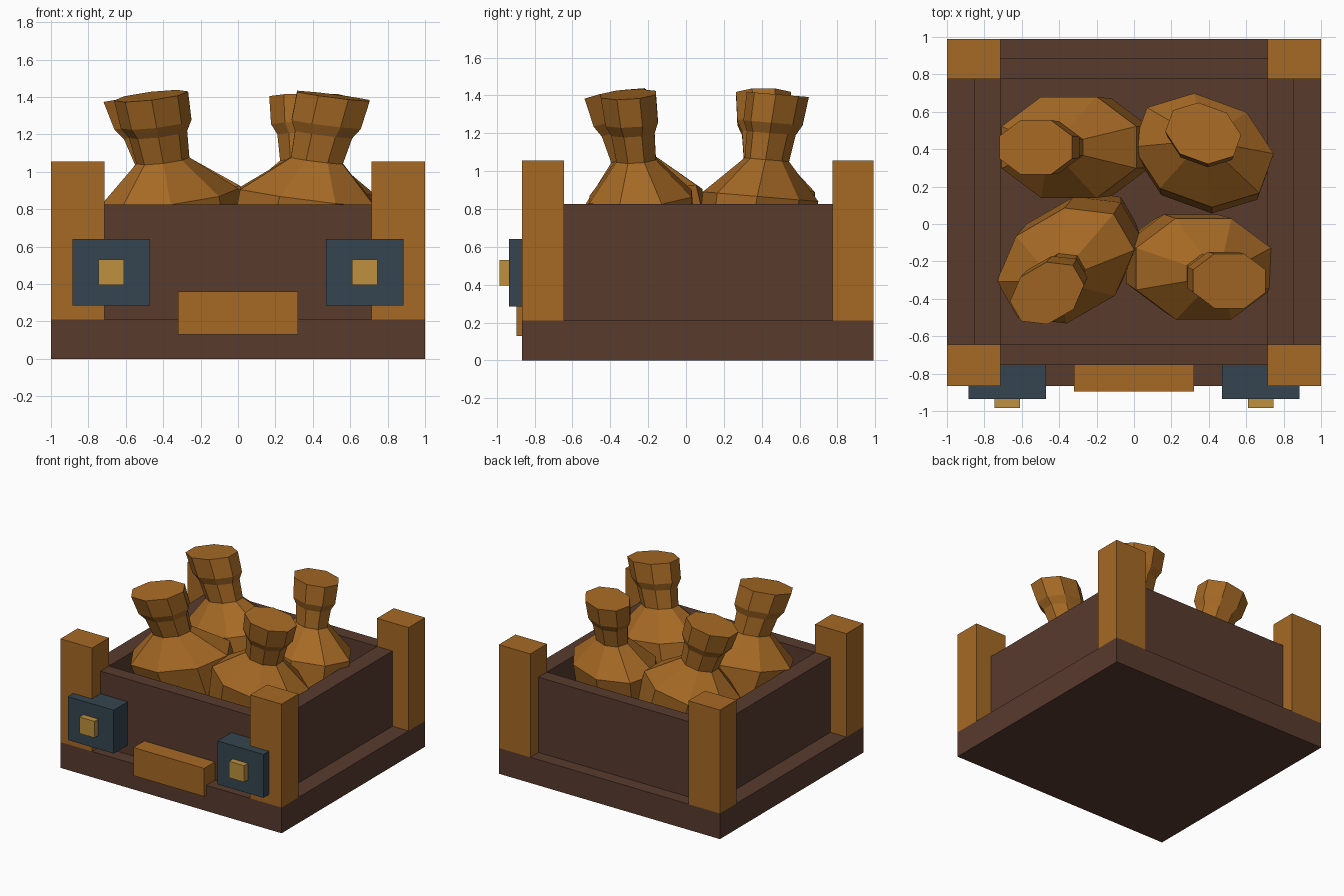
import bpy, bmesh
from math import cos, sin, pi, radians

old = bpy.data.objects.get("Cube")
if old:
    bpy.data.objects.remove(old, do_unlink=True)


def material(name, rgb):
    m = bpy.data.materials.new(name)
    m.use_nodes = True
    m.diffuse_color = (*rgb, 1)
    bsdf = next(n for n in m.node_tree.nodes if n.type == 'BSDF_PRINCIPLED')
    bsdf.inputs["Base Color"].default_value = (*rgb, 1)
    bsdf.inputs["Roughness"].default_value = 0.9
    return m


DARK = material("dark_brown_wood", (0.098, 0.043, 0.027))
TAN = material("tan_wood_and_sackcloth", (0.38, 0.142, 0.018))
STEEL = material("slate_blue", (0.036, 0.06, 0.079))
GOLD = material("gold", (0.51, 0.28, 0.05))


def finish(name, bm, mat):
    bmesh.ops.recalc_face_normals(bm, faces=bm.faces)
    me = bpy.data.meshes.new(name)
    bm.to_mesh(me)
    bm.free()
    me.materials.append(mat)
    ob = bpy.data.objects.new(name, me)
    bpy.context.scene.collection.objects.link(ob)
    return ob


def box(name, xs, ys, zs, mat):
    bm = bmesh.new()
    bmesh.ops.create_cube(bm, size=1)
    for v in bm.verts:
        for i, (lo, hi) in enumerate((xs, ys, zs)):
            v.co[i] = hi if v.co[i] > 0 else lo
    return finish(name, bm, mat)


# Crate: base slab and end walls
box("base", (-1, 1), (-0.865, 0.99), (0, 0.21), DARK)
box("front_wall", (-0.715, 0.715), (-0.755, -0.645), (0.21, 0.825), DARK)
box("back_wall", (-0.715, 0.715), (0.775, 0.885), (0.21, 0.825), DARK)

# Parts repeated on both sides: side walls, corner posts, front blocks
for side, s in (("left", 1), ("right", -1)):
    def span(a, b):
        return tuple(sorted((s * a, s * b)))
    box(side + "_wall", span(0.715, 0.855), (-0.645, 0.775), (0.21, 0.825), DARK)
    for end, ys in (("front", (-0.865, -0.645)), ("back", (0.775, 0.99))):
        box(f"{end}_{side}_post", span(0.715, 1), ys, (0.21, 1.055), TAN)
    box(side + "_bracket", span(0.47, 0.885), (-0.935, -0.755), (0.285, 0.64), STEEL)
    box(side + "_stud", span(0.61, 0.745), (-0.985, -0.935), (0.395, 0.53), GOLD)

box("front_plate", (-0.32, 0.32), (-0.895, -0.755), (0.13, 0.36), TAN)

# Sack profile: height and radius from bottom to tied lip
PROFILE = [(0.22, 0.27), (0.6, 0.375), (0.865, 0.39), (1.06, 0.15),
           (1.2, 0.165), (1.255, 0.2), (1.405, 0.21)]
BELLY, LIP = 0.78, 1.405
SIDES = 8


def sack(name, belly, lip, turn):
    """Flattened eight-sided sack leaning from its belly towards its lip."""
    lean = [(b - a) / (LIP - BELLY) for a, b in zip(belly, lip)]
    turn = radians(turn)
    bm = bmesh.new()
    rings = []
    for z, r in PROFILE:
        cx, cy = (belly[i] + lean[i] * (z - BELLY) for i in range(2))
        ring = []
        for k in range(SIDES):
            a = 2 * pi * (k + 0.5) / SIDES
            u, v = r * cos(a), 0.75 * r * sin(a)
            x, y = u * cos(turn) - v * sin(turn), u * sin(turn) + v * cos(turn)
            ring.append(bm.verts.new(
                (cx + x, cy + y, z - 0.5 * (lean[0] * x + lean[1] * y))))
        rings.append(ring)
    for low, high in zip(rings, rings[1:]):
        for k in range(SIDES):
            j = (k + 1) % SIDES
            bm.faces.new((low[k], low[j], high[j], high[k]))
    bm.faces.new(rings[0])
    bm.faces.new(rings[-1])
    return finish(name, bm, TAN)


sack("front_right_sack", (-0.35, -0.2), (-0.465, -0.37), 30)
sack("front_left_sack", (0.35, -0.23), (0.51, -0.305), 0)
sack("back_right_sack", (-0.32, 0.41), (-0.525, 0.41), 0)
sack("back_left_sack", (0.37, 0.38), (0.37, 0.485), -20)
